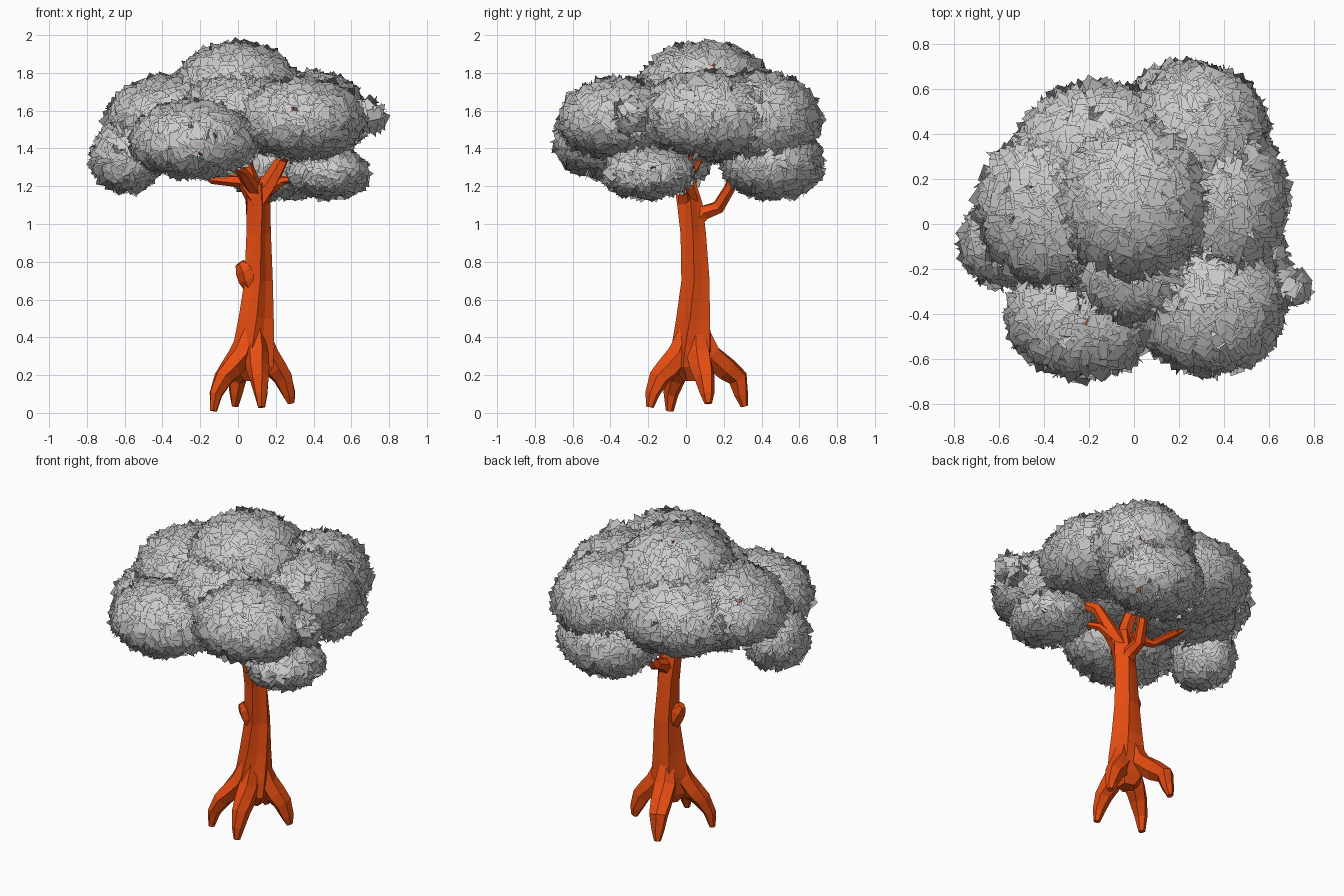
import bpy, math, random
from mathutils import Vector, Matrix

if "Cube" in bpy.data.objects:
    bpy.data.objects.remove(bpy.data.objects["Cube"])

random.seed(7)

bark = bpy.data.materials.new("bark_orange")
bark.diffuse_color = (0.8, 0.075, 0.006, 1)
bark.use_nodes = True
bark.node_tree.nodes["Principled BSDF"].inputs["Base Color"].default_value = bark.diffuse_color


def make_object(name, verts, faces, mat=None, normals=None):
    mesh = bpy.data.meshes.new(name)
    mesh.from_pydata(verts, [], faces)
    mesh.update()
    if normals:
        mesh.shade_smooth()
        mesh.normals_split_custom_set_from_vertices(normals)
    ob = bpy.data.objects.new(name, mesh)
    bpy.context.collection.objects.link(ob)
    if mat:
        mesh.materials.append(mat)
    return ob


def limb(name, path, sides=6, ridge=0.1):
    """Faceted tapering tube along (x, y, z, radius) points."""
    pts = [Vector(p[:3]) for p in path]
    flute = [1 + (ridge if i % 2 else -ridge) + random.uniform(-0.05, 0.05) for i in range(sides)]
    verts, faces = [], []
    side = None
    for k, p in enumerate(pts):
        d = (pts[min(k + 1, len(pts) - 1)] - pts[max(k - 1, 0)]).normalized()
        if side is None:
            side = Vector((1, 0, 0)) if abs(d.x) < 0.8 else Vector((0, 1, 0))
        side = (side - d * side.dot(d)).normalized()
        up = d.cross(side)
        for i in range(sides):
            a = 2 * math.pi * i / sides + 0.12 * k
            verts.append(p + (side * math.cos(a) + up * math.sin(a)) * path[k][3] * flute[i])
    for k in range(len(pts) - 1):
        for i in range(sides):
            j = (i + 1) % sides
            faces.append((k * sides + i, k * sides + j, (k + 1) * sides + j, (k + 1) * sides + i))
    faces.append(tuple(reversed(range(sides))))
    faces.append(tuple(range(len(verts) - sides, len(verts))))
    return make_object(name, verts, faces, bark)


# Trunk with fluted bark
limb("trunk", [(.09, .04, .17, .05), (.09, .04, .24, .1), (.085, .04, .35, .104), (.095, .047, .5, .088),
               (.105, .055, .7, .072), (.103, .04, .95, .064), (.1, .02, 1.1, .064),
               (.09, -.01, 1.22, .055)], sides=10, ridge=0.12)

# Knot on the left of the trunk
limb("trunk_knot", [(.09, .045, .62, .03), (.055, .04, .71, .052), (.035, .035, .76, .05),
                    (.01, .03, .795, .028)], sides=6, ridge=0.03)

# Roots: out from the trunk, then arching down to the ground
for name, (tx, ty, tz), out in [("root_left", (-.13, -.085, .01), .75),
                                ("root_right", (.28, .12, .05), .78),
                                ("root_front", (.125, -.19, .03), .78),
                                ("root_back", (-.015, .31, .035), .88)]:
    c = Vector((.09, .04))
    d = Vector((tx, ty)) - c

    def at(f, z, r):
        q = c + d * f
        return (q.x, q.y, z, r)
    limb(name, [at(.12, .46, .04), at(.32, .31, .066), at(out * .74, .235, .064), at(out, .185, .055),
                at(.94, .1, .038), at(1, tz, .02)], sides=6, ridge=0.06)

# Branches
branches = {
    "branch_top": [(.09, 0, 1.16, .055), (.04, -.02, 1.3, .045), (.0, .06, 1.55, .03), (-.03, .17, 1.92, .008)],
    "branch_left": [(.09, 0, 1.15, .055), (.02, -.01, 1.23, .038), (-.13, .01, 1.235, .025),
                    (-.35, .1, 1.4, .018), (-.53, .23, 1.62, .006)],
    "branch_right": [(.1, .01, 1.12, .058), (.17, -.01, 1.22, .047), (.24, -.04, 1.35, .033),
                     (.28, -.25, 1.5, .02), (.29, -.34, 1.7, .007)],
    "branch_back": [(.1, .04, 1.0, .04), (.1, .09, 1.06, .042), (.1, .17, 1.09, .036),
                    (.13, .23, 1.19, .03), (.2, .3, 1.4, .02), (.22, .33, 1.72, .007)],
    "branch_front": [(.09, -.01, 1.18, .045), (.02, -.12, 1.28, .03), (-.1, -.3, 1.33, .02), (-.25, -.5, 1.4, .008)],
    "branch_low_right": [(.12, .01, 1.15, .04), (.24, -.03, 1.23, .024), (.45, -.15, 1.26, .01)],
}
for name, path in branches.items():
    limb(name, path, sides=6, ridge=0.05)

# Foliage clumps: centre, radii
clumps = [
    ("top", (.0, .1, 1.66), (.33, .34, .28)),
    ("middle", (.02, -.13, 1.57), (.32, .3, .2)),
    ("upper_left", (-.33, .08, 1.54), (.35, .35, .22)),
    ("low_left", (-.59, -.08, 1.34), (.16, .18, .18)),
    ("front_left", (-.23, -.41, 1.43), (.31, .26, .2)),
    ("front_right", (.34, -.36, 1.54), (.31, .29, .21)),
    ("low_right", (.48, -.2, 1.26), (.19, .22, .12)),
    ("right", (.41, .12, 1.56), (.25, .34, .22)),
    ("back", (.29, .38, 1.54), (.29, .31, .24)),
    ("low_back", (.23, .46, 1.32), (.28, .24, .2)),
    ("back_left", (-.16, .3, 1.53), (.35, .31, .23)),
]


def inside(p, c, r, limit):
    return sum(((p[i] - c[i]) / r[i]) ** 2 for i in range(3)) < limit ** 2


def add_card(verts, faces, normals, p, n, h):
    """One square leaf card at a random angle, shaded with the clump's normal."""
    rot = Vector([random.gauss(0, 1) for _ in range(3)]).to_track_quat('Z', 'Y').to_matrix()
    rot = rot @ Matrix.Rotation(random.uniform(0, math.pi), 3, 'Z')
    if (rot @ Vector((0, 0, 1))).dot(n) < 0:
        rot = rot @ Matrix.Rotation(math.pi, 3, 'X')
    b = len(verts)
    for sx, sy in ((-1, -1), (1, -1), (1, 1), (-1, 1)):
        verts.append(p + rot @ Vector((sx * h, sy * h, 0)))
        normals.append(n)
    faces.append((b, b + 1, b + 2, b + 3))


# Each clump is a shell of square leaf cards
for name, c, r in clumps:
    verts, faces, normals = [], [], []
    area = 4 * math.pi * (r[0] * r[1] + r[0] * r[2] + r[1] * r[2]) / 3
    for _ in range(int(area * 1100)):
        u = Vector([random.gauss(0, 1) for _ in range(3)]).normalized()
        k = random.uniform(.93, 1.02)
        squash = .82 if u.z < 0 else 1.0
        p = Vector((c[0] + u.x * r[0] * k, c[1] + u.y * r[1] * k, c[2] + u.z * r[2] * k * squash))
        if any(n != name and inside(p, c2, r2, .84) for n, c2, r2 in clumps):
            continue
        n = Vector((u.x / r[0], u.y / r[1], u.z / r[2])).normalized()
        add_card(verts, faces, normals, p, n, random.uniform(.034, .042))
    make_object("foliage_" + name, verts, faces, None, normals)

# A stray sprig at the far right
verts, faces, normals = [], [], []
for _ in range(40):
    n = Vector([random.gauss(0, 1) for _ in range(3)]).normalized()
    add_card(verts, faces, normals, Vector((.69, -.29, 1.57)) + n * .07, n, .038)
make_object("foliage_sprig", verts, faces, None, normals)
